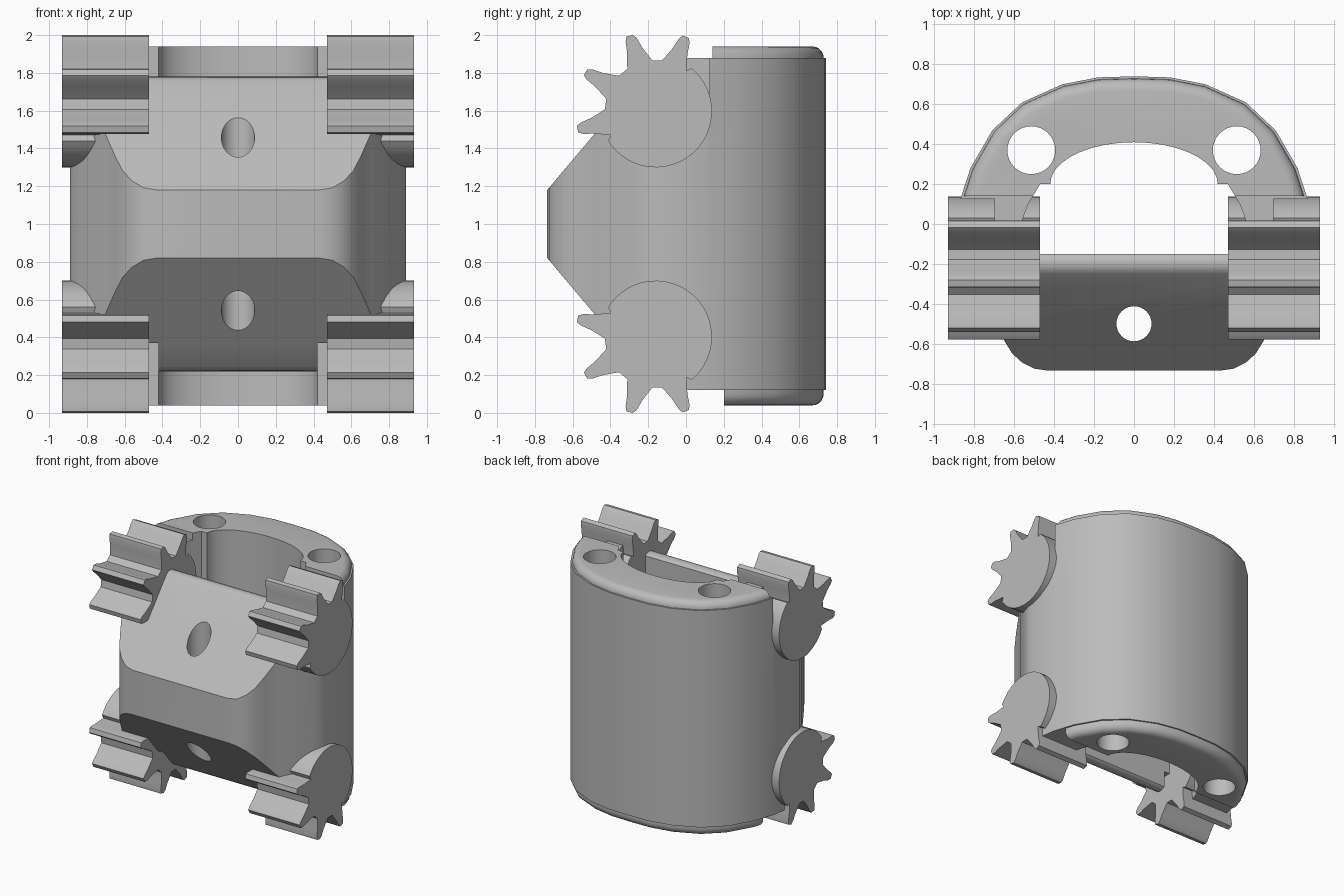
import bpy, bmesh
from math import sin, cos, radians
from mathutils import Vector

if "Cube" in bpy.data.objects:
    bpy.data.objects.remove(bpy.data.objects["Cube"])

grey = bpy.data.materials.new("plain grey")
grey.use_nodes = True
grey.diffuse_color = (0.5, 0.5, 0.5, 1)
grey.node_tree.nodes["Principled BSDF"].inputs["Base Color"].default_value = (0.5, 0.5, 0.5, 1)


def prism(name, points, axis, low, high, bevel=0):
    """Extrude a 2D outline along x (points are y, z) or z (points are x, y)."""
    def place(a, b, t):
        return (a, b, t) if axis == "z" else (t, a, b)
    bm = bmesh.new()
    face = bm.faces.new([bm.verts.new(place(a, b, low)) for a, b in points])
    extruded = bmesh.ops.extrude_face_region(bm, geom=[face])["geom"]
    top = [v for v in extruded if isinstance(v, bmesh.types.BMVert)]
    bmesh.ops.translate(bm, verts=top, vec=Vector(place(0, 0, high - low)))
    bmesh.ops.recalc_face_normals(bm, faces=bm.faces)
    if bevel:
        rims = [e for e in bm.edges if abs(e.verts[0].co.z - e.verts[1].co.z) < 1e-5]
        bmesh.ops.bevel(bm, geom=rims, offset=bevel, segments=5, profile=0.5,
                        affect="EDGES")
    mesh = bpy.data.meshes.new(name)
    bm.to_mesh(mesh)
    bm.free()
    mesh.materials.append(grey)
    obj = bpy.data.objects.new(name, mesh)
    bpy.context.collection.objects.link(obj)
    return obj


def box(x0, x1, y0, y1, z0, z1):
    return prism("cutter", [(x0, y0), (x1, y0), (x1, y1), (x0, y1)], "z", z0, z1)


def combine(obj, other, operation):
    """Apply a boolean and discard the second solid."""
    mod = obj.modifiers.new("combine", "BOOLEAN")
    mod.object, mod.operation, mod.solver = other, operation, "EXACT"
    bpy.context.view_layer.objects.active = obj
    bpy.ops.object.modifier_apply(modifier=mod.name)
    bpy.data.objects.remove(other)


def mirrored(half):
    """Complete a right half outline that runs front to back."""
    return half + [(-x, y) for x, y in reversed(half) if x > 0]


def circle(x, y, r, n=32):
    return [(x + r * cos(radians(360 * i / n)), y + r * sin(radians(360 * i / n)))
            for i in range(n)]


# Shell outline: rounded front corners and arched back
front = [(0.43, -0.735), (0.5, -0.725), (0.56, -0.695), (0.61, -0.65), (0.65, -0.585),
         (0.70, -0.49), (0.77, -0.39), (0.83, -0.29), (0.87, -0.22)]
back = [(0.89, -0.16), (0.89, 0.0), (0.875, 0.11), (0.82, 0.28), (0.71, 0.47),
        (0.56, 0.61), (0.36, 0.70), (0.18, 0.735), (0, 0.74)]
shell = prism("hollow_shell", mirrored(front + back), "z", 0.05, 1.95)

# Side silhouette: slanted front, open hinge pockets, flat ends
upper = [(-0.735, 1.18), (-0.25, 1.755), (-0.225, 1.775), (-0.19, 1.78), (-0.16, 1.77),
         (-0.13, 1.74), (-0.1, 1.6), (0.0, 1.6), (0.0, 1.88), (0.9, 1.88)]
side = upper + [(y, 2 - z) for y, z in reversed(upper)]
combine(shell, prism("cutter", side, "x", -1.2, 1.2), "INTERSECT")

# Rounded raised rims on both ends of the back
for z0, z1, y_front in ((1.7, 1.94, 0.14), (0.04, 0.3, 0.2)):
    rim = prism("rim", [(x * 0.985, y * 0.985) for x, y in mirrored(back)], "z", z0, z1, 0.06)
    combine(rim, box(-2, 2, -2, y_front, -1, 3), "DIFFERENCE")
    combine(shell, rim, "UNION")

# Finger-wide cavity with an arched rear wall
arch = [(0.42 * cos(radians(a)), 0.2 + 0.21 * sin(radians(a))) for a in range(0, 91, 10)]
arch[-1] = (0, 0.41)
cavity = mirrored([(0.56, -0.15), (0.56, 0.02), (0.53, 0.1), (0.47, 0.2)] + arch)
combine(shell, prism("cutter", cavity, "z", -1, 3), "DIFFERENCE")

# Cord holes: one through the front, two through the back
for x, y, r in ((0, -0.5, 0.088), (-0.515, 0.37, 0.12), (0.515, 0.37, 0.12)):
    combine(shell, prism("cutter", circle(x, y, r), "z", -1, 3), "DIFFERENCE")

# Side clearances above the upper hinges and beside the lower front lip
for s in (-1, 1):
    for a, b, y0, y1, z0, z1 in ((0.7, 1.2, -0.5, 0.125, 1.62, 3),
                                 (0.42, 0.472, -0.9, -0.1, -1, 0.37)):
        x0, x1 = sorted((s * a, s * b))
        combine(shell, box(x0, x1, y0, y1, z0, z1), "DIFFERENCE")

# Hinge gear outline: four teeth, the rest a round hub
outline = []
for tooth in (68, 109, 151, 193):
    for turn, r in ((-15, 0.27), (-7, 0.345), (-4.5, 0.4), (-2.5, 0.425),
                    (2.5, 0.425), (4.5, 0.4), (7, 0.345), (15, 0.27)):
        outline.append((tooth + turn, r))
outline += [(a, 0.297) for a in range(212, 412, 6)]
gear = [(-0.16 + r * cos(radians(a)), 0.597 + r * sin(radians(a))) for a, r in outline]
# Stretch very slightly so that the tooth tips meet the overall height
gear = [(y, min(z, 1.0)) for y, z in gear]

parts = [shell]
for side_name, x0, x1 in (("left", 0.47, 0.932), ("right", -0.932, -0.47)):
    for level, s in (("upper", 1), ("lower", -1)):
        points = [(y, 1 + s * z) for y, z in gear]
        parts.append(prism(f"{level}_{side_name}_hinge_gear", points, "x", x0, x1))

# Smooth curved walls, keep edges sharp
bpy.ops.object.select_all(action="DESELECT")
for obj in parts:
    obj.select_set(True)
bpy.context.view_layer.objects.active = shell
bpy.ops.object.shade_smooth_by_angle(angle=radians(32))
